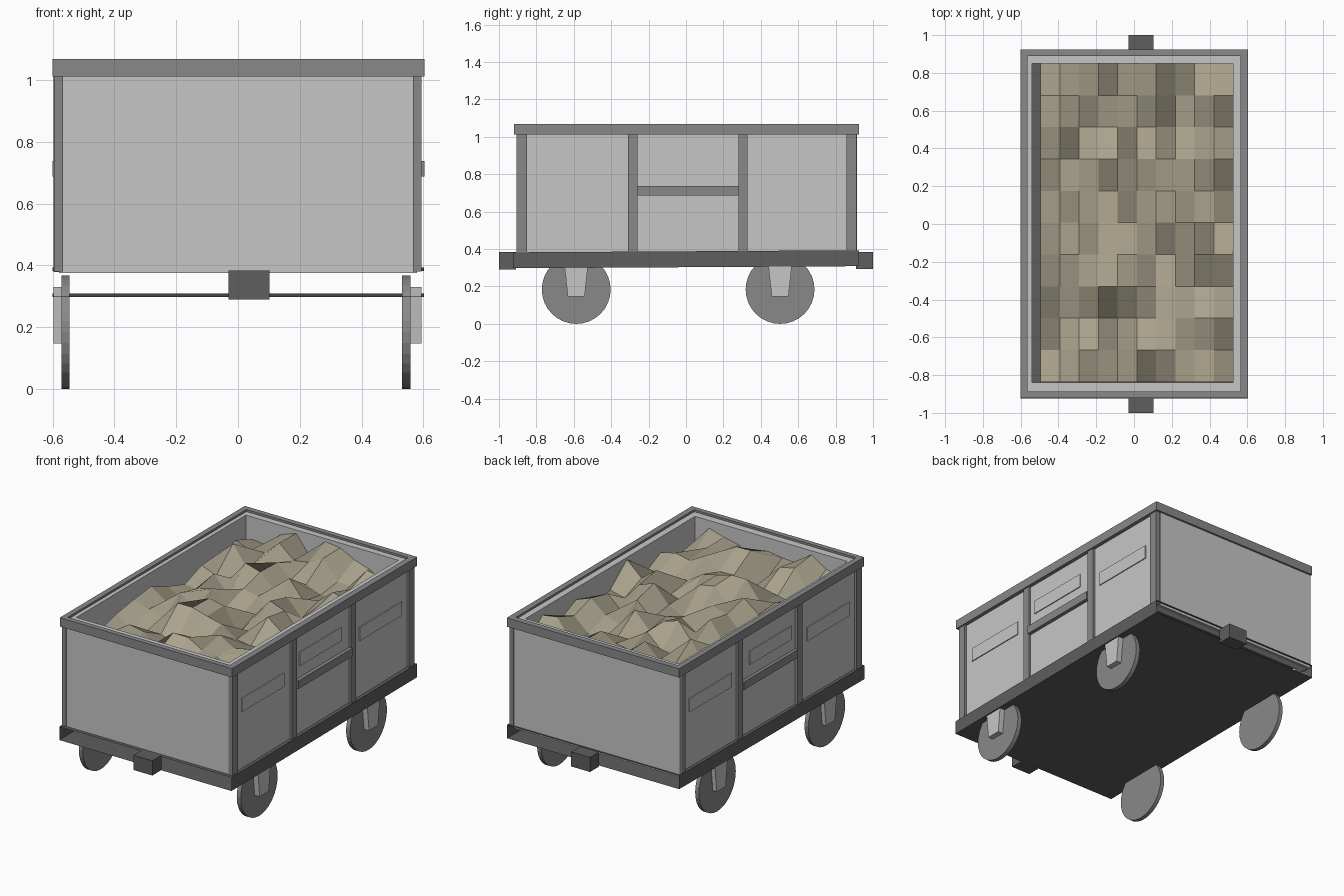
import bpy, bmesh, math, random

if "Cube" in bpy.data.objects:
    bpy.data.objects.remove(bpy.data.objects["Cube"], do_unlink=True)


def material(name, r, g, b):
    m = bpy.data.materials.new(name)
    m.use_nodes = True
    m.diffuse_color = (r, g, b, 1)
    m.node_tree.nodes["Principled BSDF"].inputs["Base Color"].default_value = (r, g, b, 1)
    return m


PANEL = material("light grey panel", 0.565, 0.565, 0.565)
TRIM = material("mid grey trim", 0.25, 0.25, 0.25)
CHASSIS = material("dark grey chassis", 0.112, 0.112, 0.112)
LOAD = material("tan rubble", 0.40, 0.365, 0.265)


def finish(name, bm, mat):
    mesh = bpy.data.meshes.new(name)
    bm.to_mesh(mesh)
    bm.free()
    mesh.materials.append(mat)
    obj = bpy.data.objects.new(name, mesh)
    bpy.context.collection.objects.link(obj)


def box(name, xs, ys, zs, mat):
    bm = bmesh.new()
    bmesh.ops.create_cube(bm, size=1)
    for v in bm.verts:
        v.co = [r[0] if c < 0 else r[1] for c, r in zip(v.co, (xs, ys, zs))]
    finish(name, bm, mat)


def prism(name, profile, x0, x1, mat):
    """Extrude a (y, z) outline along x."""
    bm = bmesh.new()
    face = bm.faces.new([bm.verts.new((x0, y, z)) for y, z in profile])
    out = bmesh.ops.extrude_face_region(bm, geom=[face])
    for v in out["geom"]:
        if isinstance(v, bmesh.types.BMVert):
            v.co.x = x1
    bmesh.ops.recalc_face_normals(bm, faces=bm.faces)
    finish(name, bm, mat)


def frame(name, outer, inner, z0, z1, mat):
    """Rectangular ring; outer and inner are (x0, x1, y0, y1)."""
    def corners(r, z):
        return [(r[0], r[2], z), (r[1], r[2], z), (r[1], r[3], z), (r[0], r[3], z)]
    bm = bmesh.new()
    loops = [[bm.verts.new(p) for p in corners(r, z)]
             for r, z in ((outer, z0), (outer, z1), (inner, z1), (inner, z0))]
    for a, b in zip(loops, loops[1:] + loops[:1]):
        for i in range(4):
            j = (i + 1) % 4
            bm.faces.new((a[i], a[j], b[j], b[i]))
    bmesh.ops.recalc_face_normals(bm, faces=bm.faces)
    finish(name, bm, mat)


# Underframe: thin-walled box section, open at both ends, rising slightly to the back
bm = bmesh.new()
section = [(-0.6, 0.388), (-0.6, 0.303), (0.602, 0.303), (0.602, 0.388)]
rows = [[bm.verts.new((x, y, z + y * 0.006)) for x, z in section] for y in (-0.925, 0.925)]
for i in range(4):
    j = (i + 1) % 4
    bm.faces.new((rows[0][i], rows[0][j], rows[1][j], rows[1][i]))
finish("underframe", bm, CHASSIS)

# Hollow body, overlapping back panel and top rim
frame("body_walls", (-0.58, 0.58, -0.9, 0.9), (-0.54, 0.525, -0.84, 0.85), 0.376, 1.055, PANEL)
box("back_panel", (-0.597, 0.56), (0.895, 0.913), (0.378, 1.03), PANEL)
frame("top_rim", (-0.6, 0.603, -0.92, 0.925), (-0.565, 0.565, -0.888, 0.89), 1.012, 1.068, TRIM)

# Buffers at both ends
box("front_buffer", (-0.03, 0.102), (-1, -0.91), (0.29, 0.383), CHASSIS)
box("back_buffer", (-0.03, 0.102), (0.91, 1), (0.293, 0.385), CHASSIS)

# Side fittings and running gear, repeated on both sides
for side, s in (("left", 1), ("right", -1)):
    face, rail = (0.594, 0.603) if s > 0 else (0.595, 0.6)
    for i, (y0, y1) in enumerate(((-0.905, -0.85), (-0.31, -0.26), (0.28, 0.33), (0.857, 0.911))):
        box(f"{side}_post_{i + 1}", sorted((s * 0.566, s * face)), (y0, y1), (0.38, 1.02), TRIM)
    box(f"{side}_door_rail", sorted((s * 0.575, s * rail)), (-0.26, 0.28), (0.687, 0.738), TRIM)

    # Thin blank plates on the side panels
    for i, (y, z) in enumerate(((-0.585, 0.785), (-0.01, 0.855), (0.59, 0.785))):
        xs = sorted((s * 0.578, s * 0.586))
        box(f"{side}_plate_{i + 1}", xs, (y - 0.21, y + 0.21), (z - 0.043, z + 0.043), PANEL)

    # Wheels with tapered axle brackets outside
    w0, w1, b1 = (0.531, 0.559, 0.594) if s > 0 else (0.545, 0.571, 0.598)
    for end, y in (("front", -0.587), ("back", 0.503)):
        rim = [(y + 0.184 * math.cos(t), 0.184 + 0.184 * math.sin(t))
               for t in (math.tau * k / 32 for k in range(32))]
        prism(f"{end}_{side}_wheel", rim, s * w0, s * w1, TRIM)
        taper = [(y - 0.065, 0.33), (y - 0.045, 0.147), (y + 0.045, 0.147), (y + 0.065, 0.33)]
        prism(f"{end}_{side}_bracket", taper, s * w1, s * b1, PANEL)

# Rubble load: faceted sheet with random heights
random.seed(11)
bm = bmesh.new()
bmesh.ops.create_grid(bm, x_segments=10, y_segments=10, size=0.5)
for v in bm.verts:
    v.co = (0.015 + v.co.x * 1.02, 0.007 + v.co.y * 1.685, random.uniform(0.87, 1.045))
finish("rubble_load", bm, LOAD)
